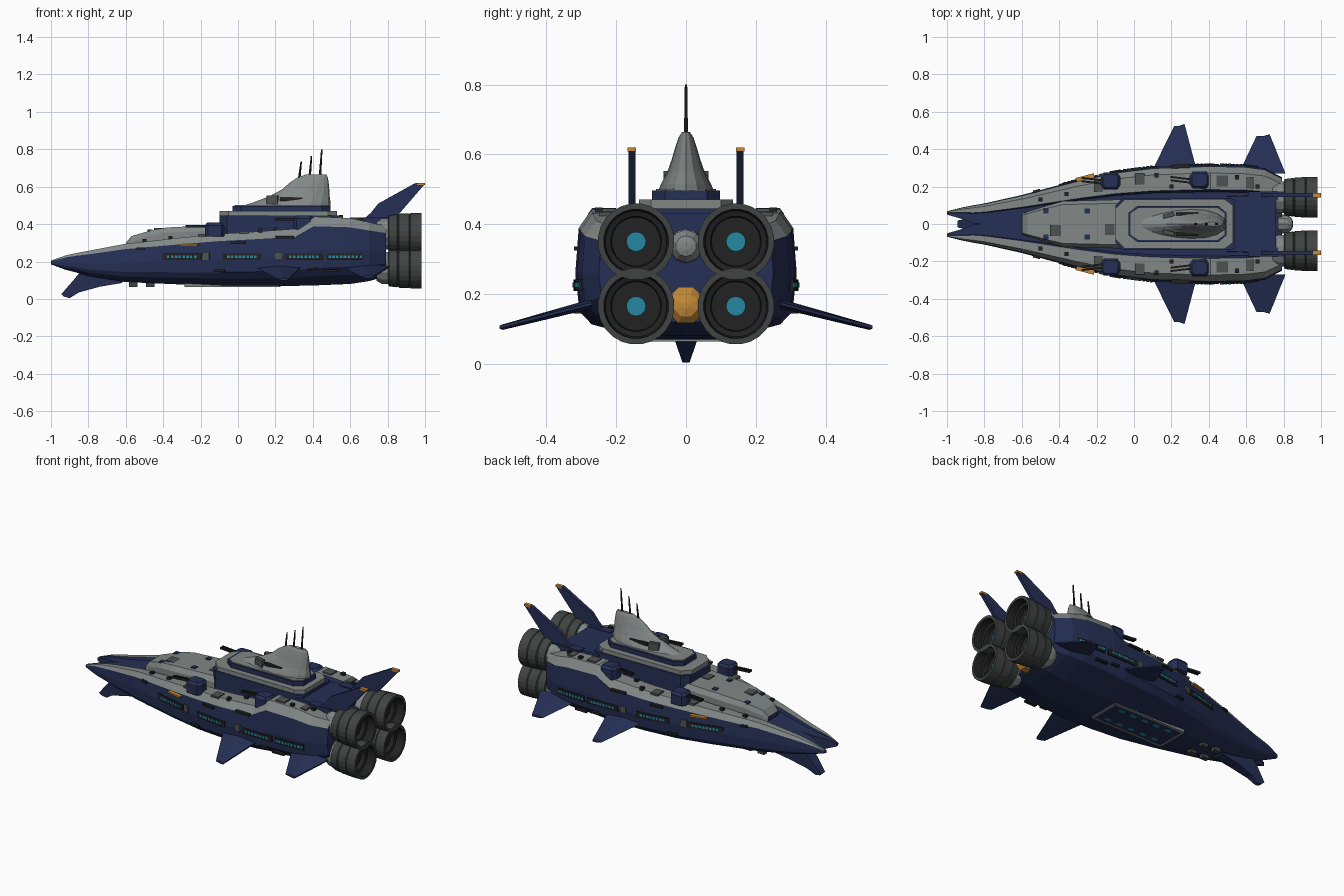
import bpy, bmesh, math
from mathutils import Matrix, Vector

if "Cube" in bpy.data.objects:
    bpy.data.objects.remove(bpy.data.objects["Cube"])

def material(name, r, g, b):
    m = bpy.data.materials.new(name)
    m.diffuse_color = (r, g, b, 1)
    m.use_nodes = True
    m.node_tree.nodes["Principled BSDF"].inputs["Base Color"].default_value = m.diffuse_color
    return m

NAVY = material("navy", .019, .029, .092)
GREY = material("hull_grey", .22, .245, .24)
MID = material("panel_grey", .075, .085, .083)
DARK = material("engine_grey", .05, .057, .055)
COAL = material("charcoal", .016, .016, .016)
TEAL = material("teal_glow", .018, .25, .36)
ORANGE = material("orange", .55, .25, .035)

def finish(name, bm, mats):
    bmesh.ops.recalc_face_normals(bm, faces=bm.faces)
    me = bpy.data.meshes.new(name)
    bm.to_mesh(me)
    bm.free()
    for m in mats:
        me.materials.append(m)
    ob = bpy.data.objects.new(name, me)
    bpy.context.collection.objects.link(ob)
    return ob

def loft(name, rings, mats, rule=lambda seg, row: 0):
    """Skin a list of equal-length rings; rule picks the material slot."""
    bm = bmesh.new()
    vs = [[bm.verts.new(p) for p in r] for r in rings]
    n = len(rings[0])
    for i in range(len(vs) - 1):
        for j in range(n):
            k = (j + 1) % n
            f = bm.faces.new((vs[i][j], vs[i][k], vs[i + 1][k], vs[i + 1][j]))
            f.material_index = rule(j, i)
    bm.faces.new(vs[0][::-1])
    f = bm.faces.new(vs[-1])
    f.material_index = rule(0, len(vs) - 2)
    return finish(name, bm, mats)

def boxes(name, items, mat):
    """Many boxes (centre, size, z rotation) in one object."""
    bm = bmesh.new()
    for c, s, rot in items:
        M = Matrix.Translation(c) @ Matrix.Rotation(rot, 4, 'Z') @ Matrix.Diagonal((*s, 1))
        bmesh.ops.create_cube(bm, size=1, matrix=M)
    return finish(name, bm, [mat])

def slab(name, half, z0, z1, mats, top=1.0):
    """Symmetric plan outline (x, y>0) extruded upward; last slot caps the top."""
    plan = half + [(x, -y) for x, y in reversed(half)]
    rings = [[(x, y, z0) for x, y in plan], [(x, y * top, z1) for x, y in plan]]
    ob = loft(name, rings, mats)
    for f in ob.data.polygons:
        if f.normal.z > .9:
            f.material_index = len(mats) - 1
    return ob

def lathe(name, prof, centre, mats, rows, sides=24):
    """Revolve (x, radius) profile around a line parallel to x."""
    rings = [[(x, centre[0] + r * math.cos(2 * math.pi * (k + .5) / sides),
               centre[1] + r * math.sin(2 * math.pi * (k + .5) / sides)) for k in range(sides)]
             for x, r in prof]
    return loft(name, rings, mats, lambda j, i: rows[i])

# Main hull stations: x, inner y, outer y, bottom z, top z
ST = [(-1, .05, .068, .185, .205), (-.92, .027, .088, .155, .233), (-.86, .004, .1, .14, .246),
      (-.8, 0, .11, .122, .257), (-.6, 0, .155, .09, .295), (-.3, 0, .235, .077, .328),
      (-.1, 0, .28, .07, .348), (.1, 0, .305, .07, .36), (.31, 0, .314, .07, .375),
      (.41, 0, .317, .072, .44), (.6, 0, .312, .08, .432), (.7, 0, .298, .095, .41),
      (.79, 0, .25, .12, .39)]
SEC = [(0, 0), (.34, 0), (.86, .14), (.97, .26), (1, .52), (.97, .86), (.86, 1), (.58, 1), (.54, .9), (0, .9)]

def hull_at(x, i):
    for a, b in zip(ST, ST[1:]):
        if x <= b[0]:
            t = (x - a[0]) / (b[0] - a[0])
            return a[i] + t * (b[i] - a[i])
    return ST[-1][i]

def on_side(x, s, z, length, thick, height):
    """Box lying on the side wall at x."""
    a = math.atan2(hull_at(x + .01, 2) - hull_at(x - .01, 2), .02)
    return ((x, s * (hull_at(x, 2) - .003), z), (length, thick, height), s * a)

for s, side in ((1, "right"), (-1, "left")):
    rings = [[(x, s * (yi + t * (yo - yi)), zb + v * (zt - zb)) for t, v in SEC]
             for x, yi, yo, zb, zt in ST]
    loft("hull_" + side, rings, [NAVY, GREY], lambda j, i: 1 if j in (5, 6) else 0)

    # Window strips, round ports and orange markings on the side wall
    strips, lights = [], []
    for x0, n in ((-.4, 10), (-.08, 10), (.25, 10), (.48, 9)):
        for k in range(n):
            x = x0 + .01 + k * .0205
            strips.append(on_side(x, s, .225, .022, .016, .034))
            if 0 < k < n - 1 or n == 9:
                lights.append(on_side(x, s, .226, .014, .022, .014))
    boxes("window_strips_" + side, strips, COAL)
    boxes("window_lights_" + side, lights, TEAL)
    boxes("side_hatches_" + side, [on_side(x, s, .23, .035, .018, .042) for x in (-.17, .215)], MID)
    boxes("side_vents_" + side, [on_side(x, s, z, w, .02, .012) for x, z, w in
          ((.0, .3, .08), (-.52, .27, .04), (.25, .39 - .06, .1), (-.1, .15, .06), (.5, .15, .08), (.4, .16, .05))], COAL)
    boxes("orange_marks_" + side, [((-.26, s * .244, .288), (.1, .03, .01), s * .25)], ORANGE)

    # Panels on the pod tops
    boxes("pod_panels_" + side, [((x, s * y, hull_at(x, 4) + .001), (w, .06, .012), 0) for x, y, w in
          ((-.19, .2, .05), (.03, .24, .05), (.47, .23, .06), (.62, .22, .04))], MID)
    boxes("pod_studs_" + side, [((x, s * y, hull_at(x, 4) + .004), (.022, .022, .02), 0) for x, y in
          ((-.5, .13), (-.36, .16), (.12, .26), (.2, .2), (.55, .25), (.66, .2))], COAL)

    # Gun turrets
    for i, (x, y, z) in enumerate(((-.125, .23, .375), (.35, .235, .412))):
        c = 1.0
        rings = [[(x + a * w, s * y + b * d, z + h) for a, b in ((-1, -.5), (-.7, -1), (.7, -1), (1, -.5), (1, .5), (.7, 1), (-.7, 1), (-1, .5))]
                 for w, d, h in ((.052, .046, -.04), (.052, .046, .018), (.04, .034, .034))]
        loft("turret_%s_%d" % (side, i), rings, [NAVY])
        boxes("barrels_%s_%d" % (side, i), [((x - .09, s * y + o, z + .014), (.13, .01, .012), s * -.12)
              for o in (-.009, .009)], COAL)

    # Swept side fins
    for name, r0, r1, t0, t1, yt, zt in (("front", .09, .34, .215, .27, .535, .105), ("rear", .56, .81, .655, .725, .48, .119)):
        rings = []
        for xa, xb, y, z, h in ((r0, r1, .27, .172, .014), (t0, t1, yt - .01, zt, .008)):
            xm = (xa + xb) / 2
            rings.append([(xa, s * y, z), (xm, s * y, z + h), (xb, s * (y + (.01 if h < .01 else 0)), z + .004),
                          (xb, s * (y + (.01 if h < .01 else 0)), z - .004), (xm, s * y, z - h)])
        loft("side_fin_%s_%s" % (name, side), rings, [NAVY])

    # Tail fins with orange tips and base fairings
    prof = [(.64, .40), (.71, .46), (.75, .51), (.94, .615), (.955, .62), (.997, .612), (.84, .43), (.8, .4)]
    loft("tail_fin_" + side, [[(x, s * y, z) for x, z in prof] for y in (.145, .165)], [NAVY])
    boxes("tail_fin_tip_" + side, [((.978, s * .155, .614), (.042, .024, .012), 0)], ORANGE)
    boxes("tail_fairing_" + side, [((.71, s * .15, .41), (.2, .05, .05), 0)], NAVY)

    # Engines: neck, stepped nozzle, glowing core
    for lv, z in (("lower", .165), ("upper", .35)):
        c = (s * .143, z)
        lathe("engine_neck_%s_%s" % (lv, side), [(.74, .07), (.77, .088), (.83, .088)], c, [GREY], [0, 0], 12)
        lathe("engine_nozzle_%s_%s" % (lv, side),
              [(.80, .08), (.806, .098), (.85, .104), (.855, .1), (.86, .106), (.915, .109), (.918, .105),
               (.922, .11), (.98, .11), (.98, .093), (.93, .088), (.925, .073), (.9, .07)],
              c, [DARK, COAL], [0] * 9 + [1] * 3)
        lathe("engine_core_%s_%s" % (lv, side), [(.89, .028), (.906, .028)], c, [TEAL], [0])

# Central auxiliary thrusters
lathe("centre_dome", [(.77, .05), (.82, .047), (.845, .03), (.85, .012)], (0, .337), [GREY], [0] * 3, 10)
lathe("centre_orange_thruster", [(.77, .056), (.82, .056), (.84, .035), (.846, .01)], (0, .168), [ORANGE], [0] * 3, 8)

# Lower nose keel
keel = [[(-.84, .15), (-.88, .1), (-.945, .025), (-.93, .012), (-.9, .004), (-.85, .035), (-.74, .065), (-.62, .085), (-.6, .14)]]
rings = [[(x, sy * (.009 + .024 * min(1, max(0, z / .07))), z) for x, z in keel[0]] for sy in (-1, 1)]
loft("nose_keel", rings, [NAVY])

# Raised forward deck
DK = [(-.6, .055, .3), (-.57, .066, .335), (-.46, .1, .368), (-.38, .122, .382), (-.1, .13, .395), (.2, .13, .4)]
rings = [[(x, w, .25), (x, w, z - .028), (x, w * .85, z), (x, -w * .85, z), (x, -w, z - .028), (x, -w, .25)] for x, w, z in DK]
loft("forward_deck", rings, [NAVY, GREY], lambda j, i: 1 if j in (0, 1, 2, 3, 4) else 0)
boxes("deck_hatches", [((x, y, z), (.028, .028, .012), 0) for x, z in ((-.47, .364), (-.25, .388)) for y in (-.07, .07)], NAVY)
boxes("deck_panels", [((-.42, -.035, .375), (.06, .06, .01), 0), ((-.13, -.03, .394), (.05, .06, .008), 0)], MID)

# Superstructure tiers
slab("bridge_base", [(-.1, .1), (-.06, .14), (.5, .14), (.54, .13)], .33, .445, [NAVY])
slab("bridge_slab", [(-.1, .08), (-.05, .13), (.48, .135), (.53, .1)], .445, .47, [GREY])
slab("bridge_rim", [(-.03, .06), (.02, .097), (.45, .097), (.495, .06)], .47, .497, [NAVY])
slab("bridge_roof", [(-.02, .056), (.024, .086), (.445, .086), (.485, .056)], .497, .501, [GREY])
slab("rear_deck", [(.5, .155), (.72, .16), (.76, .13)], .3, .43, [NAVY], .95)

# Command tower: teardrop rings
rings = []
for z, x0, x1, b in ((.49, .0, .495, .08), (.515, .08, .495, .07), (.55, .17, .49, .052), (.585, .235, .488, .04),
                     (.62, .275, .485, .03), (.65, .32, .48, .02), (.664, .36, .472, .011)):
    cx, a = (x0 + x1) / 2, (x1 - x0) / 2
    ring = []
    for k in range(18):
        t = 2 * math.pi * k / 18
        ring.append((cx + a * math.cos(t), b * math.sin(t) * (1 + .25 * math.cos(t)), z))
    rings.append(ring)
loft("command_tower", rings, [GREY])
boxes("tower_windows", [((.285, s * .054, .533), (.12, .016, .018), 0) for s in (-1, 1)], COAL)
boxes("tower_panels", [((.185, s * .047, .527), (.06, .022, .05), s * .25) for s in (-1, 1)], MID)

# Antennas
for i, (x, top) in enumerate(((.335, .735), (.39, .765), (.445, .8))):
    rings = [[(x + dx + r * math.cos(k * math.pi / 3), r * math.sin(k * math.pi / 3), z) for k in range(6)]
             for z, r, dx in ((.64, .007, -.008), (top, .004, .003))]
    loft("antenna_%d" % i, rings, [COAL])

# Belly hangar: grey frame, recess plate and lights
boxes("belly_frame", [((-.03, s * .1, .073), (.5, .014, .018), 0) for s in (-1, 1)] +
      [((x, 0, .073), (.014, .2, .018), 0) for x in (-.28, .22)], GREY)
boxes("belly_plate", [((-.03, 0, .072), (.49, .19, .01), 0)], NAVY)
boxes("belly_lights", [((-.2 + .085 * k, s * .06, .068), (.04, .025, .006), 0) for k in range(5) for s in (-1, 1)], TEAL)
boxes("belly_pods", [((x, s * .05, .085), (.045, .03, .04), 0) for x in (-.56, -.47) for s in (-1, 1)], DARK)
